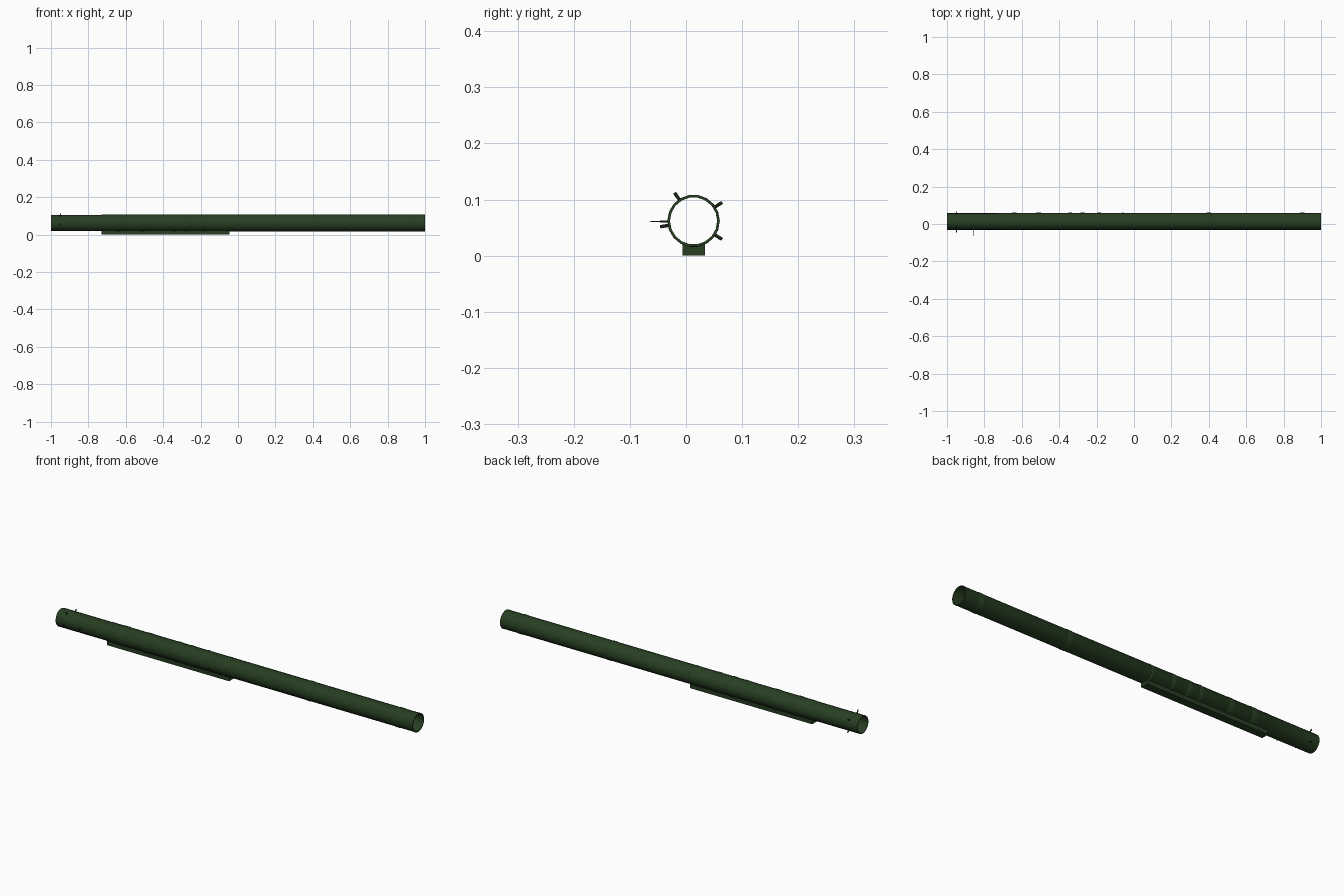
import bpy, bmesh, math
from mathutils import Matrix

if "Cube" in bpy.data.objects:
    bpy.data.objects.remove(bpy.data.objects["Cube"])

CY, CZ, SIDES = 0.0135, 0.062, 18

green = bpy.data.materials.new("dark_green")
green.diffuse_color = (0.02, 0.05, 0.016, 1)
green.use_nodes = True
green.node_tree.nodes["Principled BSDF"].inputs["Base Color"].default_value = green.diffuse_color


def finish(bm, name, smooth=False):
    bmesh.ops.recalc_face_normals(bm, faces=bm.faces)
    me = bpy.data.meshes.new(name)
    bm.to_mesh(me)
    bm.free()
    me.materials.append(green)
    ob = bpy.data.objects.new(name, me)
    bpy.context.collection.objects.link(ob)
    if smooth:
        bpy.context.view_layer.objects.active = ob
        ob.select_set(True)
        bpy.ops.object.shade_smooth_by_angle(angle=math.radians(35))
        ob.select_set(False)
    return ob


def lathe(name, profile):
    """Revolve a closed (x, radius) profile around the tube axis."""
    bm = bmesh.new()
    rings = []
    for i in range(SIDES):
        a = 2 * math.pi * (i + 0.5) / SIDES
        rings.append([bm.verts.new((x, CY + r * math.sin(a), CZ + r * math.cos(a)))
                      for x, r in profile])
    n = len(profile)
    for i in range(SIDES):
        p, q = rings[i], rings[(i + 1) % SIDES]
        for j in range(n):
            k = (j + 1) % n
            bm.faces.new((p[j], p[k], q[k], q[j]))
    return finish(bm, name, True)


# Open-ended tube: slimmer rear, sleeve from the rail forward, small muzzle lip
lathe("tube", [(-1, 0.042), (-1, 0.0445), (-0.73, 0.0445), (-0.728, 0.0455),
               (0.99, 0.0455), (0.995, 0.0465), (1, 0.0465), (1, 0.042)])

# Raised bands around the tube (centre x, half width)
for i, (x, h) in enumerate([(-0.64, 0.018), (-0.51, 0.02), (-0.34, 0.014), (-0.275, 0.018),
                            (-0.185, 0.014), (-0.06, 0.008), (0.4, 0.018), (0.9, 0.018)]):
    lathe(f"band_{i}", [(x - h, 0.045), (x - h * 0.6, 0.0468),
                        (x + h * 0.6, 0.0468), (x + h, 0.045)])

# Rail under the tube
bm = bmesh.new()
bmesh.ops.create_cube(bm, size=1, matrix=Matrix.Translation((-0.3875, CY, 0.0105))
                      @ Matrix.Diagonal((0.685, 0.04, 0.021, 1)))
finish(bm, "rail")


def pin(name, x, angle, tip, width, taper=1.0):
    """Radial peg standing on the tube wall."""
    bm = bmesh.new()
    base = 0.043
    m = (Matrix.Translation((x, CY, CZ)) @ Matrix.Rotation(math.radians(angle - 90), 4, 'X')
         @ Matrix.Translation((0, 0, (base + tip) / 2)))
    bmesh.ops.create_cone(bm, cap_ends=True, segments=8, radius1=width / 2,
                          radius2=width / 2 * taper, depth=tip - base, matrix=m)
    finish(bm, name)


# Contact pegs near the rear end; angle measured from +y towards +z
for i, a in enumerate((124, 33, -33, 190)):
    pin(f"peg_{i}", -0.95, a, 0.0605, 0.006)
pin("spike", -0.86, 181, 0.0785, 0.004, 0.3)
